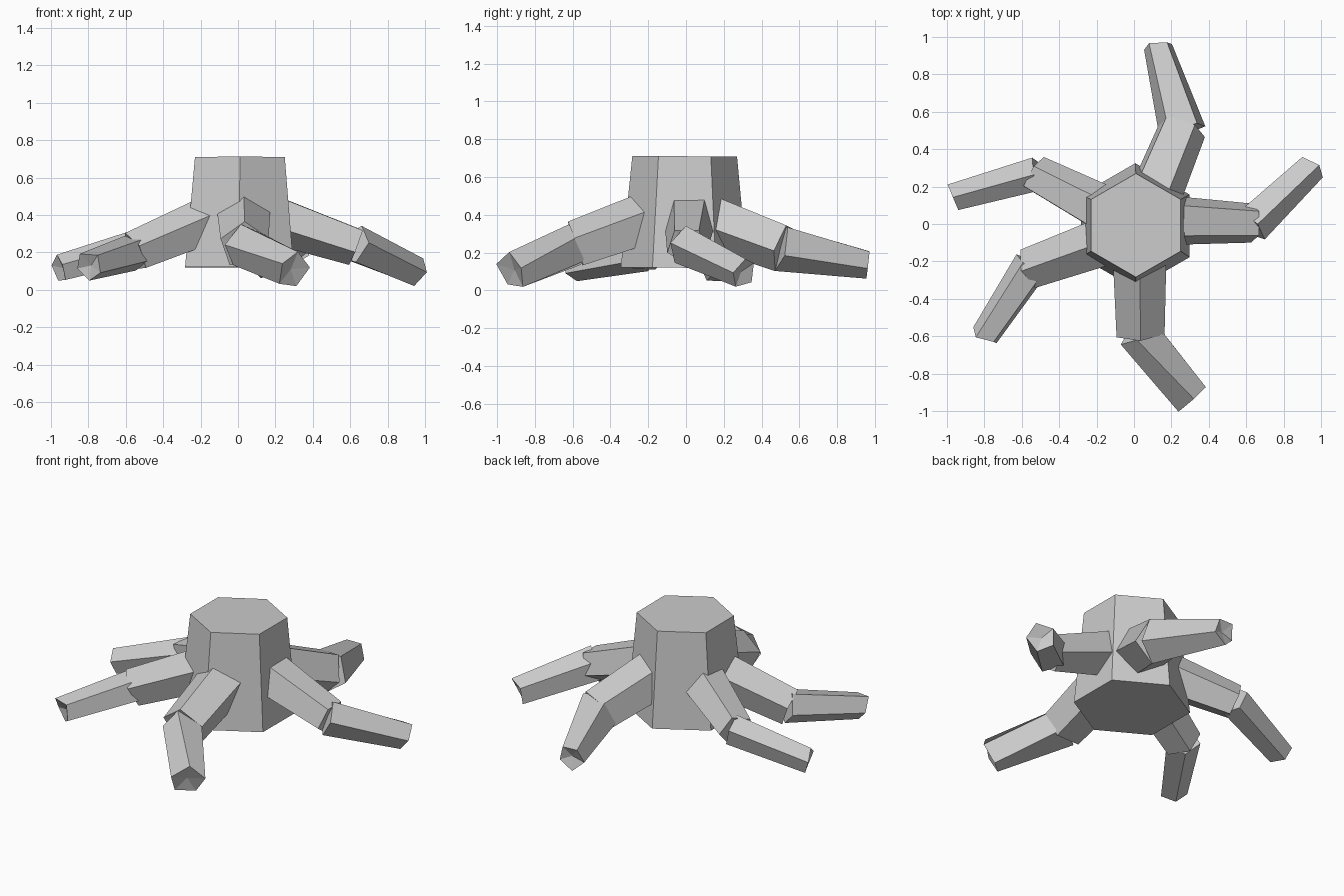
import bpy, bmesh, math, random
from mathutils import Vector

random.seed(4)
cube = bpy.data.objects.get("Cube")
if cube:
    bpy.data.objects.remove(cube, do_unlink=True)

grey = bpy.data.materials.new("plain_grey")
grey.use_nodes = True
grey.diffuse_color = (0.6, 0.6, 0.6, 1)
grey.node_tree.nodes["Principled BSDF"].inputs["Base Color"].default_value = (0.6, 0.6, 0.6, 1)


def finish(name, bm):
    bmesh.ops.recalc_face_normals(bm, faces=bm.faces)
    mesh = bpy.data.meshes.new(name)
    bm.to_mesh(mesh)
    bm.free()
    mesh.materials.append(grey)
    obj = bpy.data.objects.new(name, mesh)
    bpy.context.collection.objects.link(obj)


def tapered_prism(name, start, end, r0, r1, sides, roll=0, twist=0, ragged=0):
    """Flat-sided tapered bar; roll 0 points one corner upward."""
    start, end = Vector(start), Vector(end)
    axis = (end - start).normalized()
    side = axis.cross(Vector((0, 0, 1)))
    side = side.normalized() if side.length > 0.01 else Vector((1, 0, 0))
    up = side.cross(axis)
    bm = bmesh.new()
    rings = []
    for centre, radius, turn, jag in ((start, r0, roll, 0), (end, r1, roll + twist, ragged)):
        ring = []
        for i in range(sides):
            a = math.radians(turn) + math.tau * i / sides
            ring.append(bm.verts.new(centre + axis * random.uniform(-jag, jag)
                                     + radius * (math.sin(a) * side + math.cos(a) * up)))
        rings.append(ring)
    for i in range(sides):
        j = (i + 1) % sides
        bm.faces.new((rings[0][i], rings[0][j], rings[1][j], rings[1][i]))
    bm.faces.new(rings[0])
    tip = bm.faces.new(rings[1])
    # Ragged ends get a shallow hollow
    if ragged:
        poked = bmesh.ops.poke(bm, faces=[tip])
        poked["verts"][0].co -= axis * ragged
    finish(name, bm)


# Trunk: six-sided stump, corners toward front and back
tapered_prism("trunk", (0.007, -0.01, 0.12), (0.01, -0.007, 0.71), 0.335, 0.277, 6)

# Roots: start, knee, tip, radii at start, knee, outer start and tip,
# then inner roll, outer roll and outer twist
roots = {
    "left_root": ((0.18, 0.02, 0.39), (0.635, 0.005, 0.235), (0.95, 0.31, 0.092),
                  (0.14, 0.11, 0.108, 0.085), (36, 12, 5)),
    "back_root": ((0.10, 0.14, 0.37), (0.255, 0.515, 0.23), (0.125, 0.965, 0.142),
                  (0.15, 0.135, 0.133, 0.08), (26, 40, 0)),
    "back_right_root": ((-0.16, 0.07, 0.37), (-0.53, 0.265, 0.23), (-0.96, 0.145, 0.11),
                        (0.135, 0.105, 0.095, 0.077), (20, 0, 0)),
    "front_right_root": ((-0.15, -0.09, 0.37), (-0.555, -0.235, 0.20), (-0.80, -0.605, 0.125),
                         (0.135, 0.115, 0.103, 0.08), (0, 28, 0)),
    "front_root": ((0.03, -0.18, 0.38), (0.035, -0.585, 0.235), (0.30, -0.93, 0.10),
                   (0.15, 0.135, 0.12, 0.104), (0, 18, -25)),
}
for name, (start, knee, tip, (r0, r1, r2, r3), (roll_a, roll_b, twist)) in roots.items():
    tapered_prism(name + "_inner", start, knee, r0, r1, 5, roll_a, 0, 0.01)
    # Outer part begins just inside the knee
    begin = Vector(knee).lerp(Vector(tip), -0.04)
    tapered_prism(name + "_outer", begin, tip, r2, r3, 5, roll_b, twist, 0.022)
